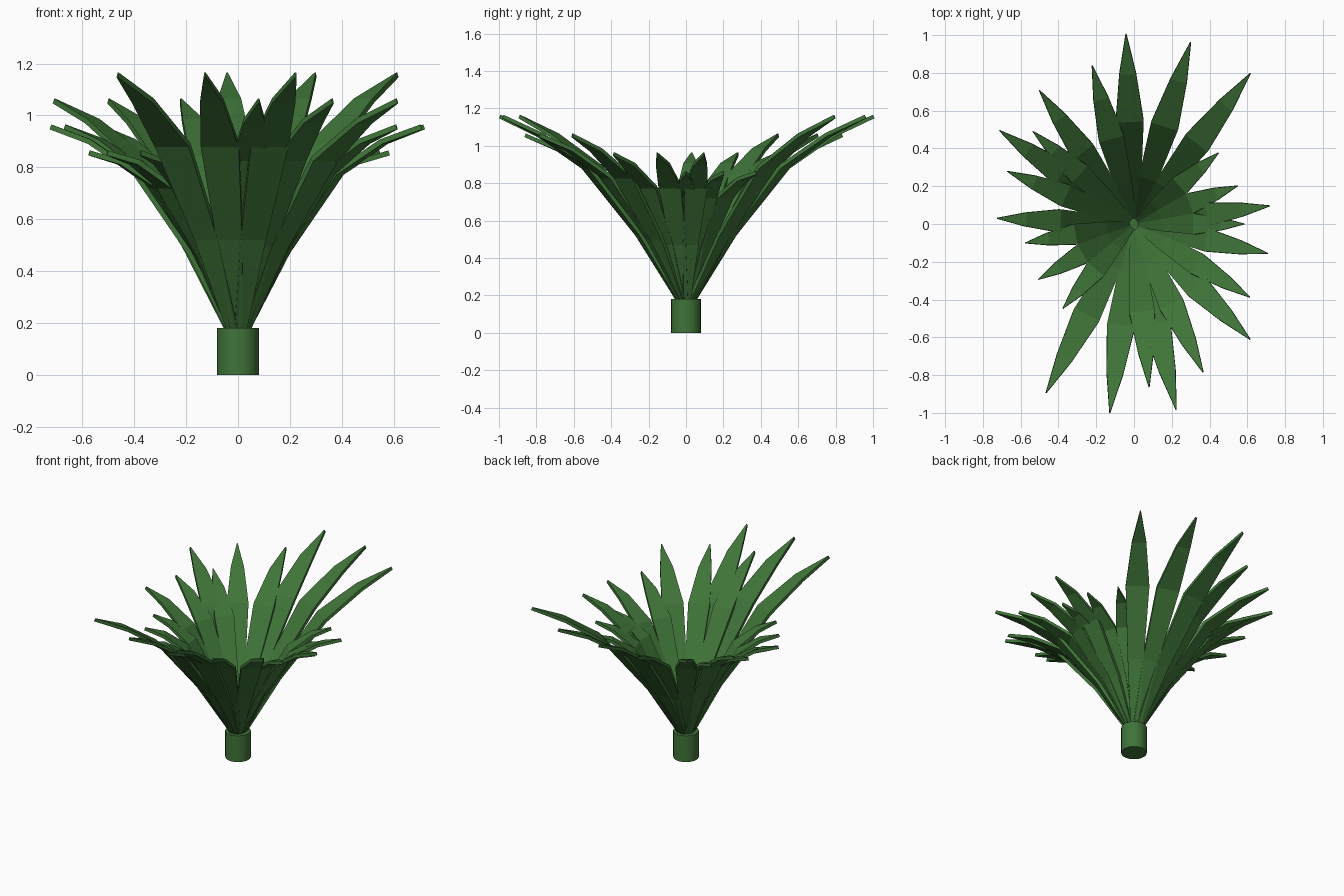
import bpy, bmesh, math

if "Cube" in bpy.data.objects:
    bpy.data.objects.remove(bpy.data.objects["Cube"])

green = bpy.data.materials.new("leaf_green")
green.diffuse_color = (0.05, 0.175, 0.04, 1)
green.use_nodes = True
green.node_tree.nodes["Principled BSDF"].inputs["Base Color"].default_value = green.diffuse_color

# Short stalk
bpy.ops.mesh.primitive_cylinder_add(vertices=24, radius=0.08, depth=0.18, location=(0, 0, 0.09))
stalk = bpy.context.object
stalk.name = "stalk"
stalk.data.materials.append(green)
bpy.ops.object.shade_smooth_by_angle(angle=math.radians(40))

# Leaf stations: fraction of reach, arch height, width
STATIONS = [(0.0, 0.13, 0.04), (0.25, 0.352, 0.10), (0.54, 0.508, 0.148),
            (0.79, 0.502, 0.09), (1.0, 0.451, 0.006)]
RISE = 0.714  # extra height for each unit of reach


def make_leaf(index, reach, degrees):
    a = math.radians(degrees)
    out, side = (math.cos(a), math.sin(a)), (-math.sin(a), math.cos(a))
    bm = bmesh.new()
    rows = []
    for f, arch, width in STATIONS:
        r, z = f * reach, arch + RISE * f * reach
        w = width * (0.4 + 0.6 * reach) / 2
        rows.append([bm.verts.new((out[0] * r + side[0] * s, out[1] * r + side[1] * s, z))
                     for s in (-w, w)])
    for (a0, a1), (b0, b1) in zip(rows, rows[1:]):
        bm.faces.new((a0, b0, b1, a1))
    mesh = bpy.data.meshes.new("leaf")
    bm.to_mesh(mesh)
    bm.free()
    mesh.materials.append(green)
    leaf = bpy.data.objects.new(f"leaf_{index:02d}", mesh)
    bpy.context.collection.objects.link(leaf)
    thick = leaf.modifiers.new("thickness", 'SOLIDIFY')
    thick.thickness = 0.02
    thick.offset = -1


# Four leaf sizes: reach and compass directions in degrees
LEAVES = {
    1.00: (92.4, 72.7, 52.3, -77.2, -97.3, -117.5),
    0.86: (-44.8, -65.0, -84.7, 145.2, 125.3, 104.8),
    0.72: (7.6, -12.4, -32.3, 177.6, 157.4, 137.5),
    0.58: (40.1, 20.2, 0.0, -130.1, -149.9, -170.1),
}
count = 0
for reach, angles in LEAVES.items():
    for angle in angles:
        count += 1
        make_leaf(count, reach, angle)
